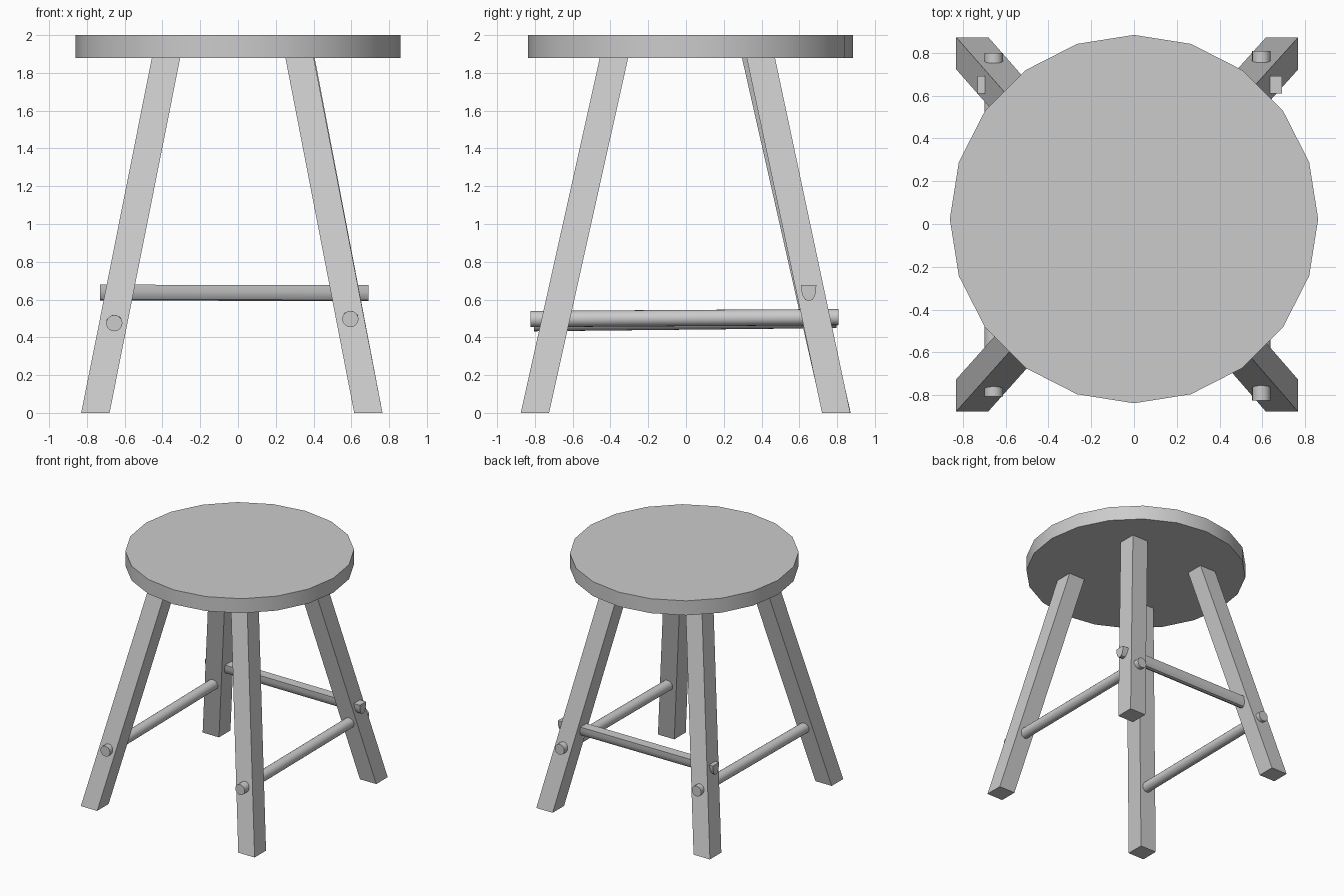
import bpy, bmesh, math
from mathutils import Vector

if "Cube" in bpy.data.objects:
    bpy.data.objects.remove(bpy.data.objects["Cube"])


def loft(name, rings, smooth=False):
    """Closed solid between two matching end loops."""
    bm = bmesh.new()
    a, b = [[bm.verts.new(p) for p in ring] for ring in rings]
    n = len(a)
    for i in range(n):
        j = (i + 1) % n
        bm.faces.new((a[i], a[j], b[j], b[i]))
    bm.faces.new(a[::-1])
    bm.faces.new(b)
    bmesh.ops.recalc_face_normals(bm, faces=bm.faces)
    mesh = bpy.data.meshes.new(name)
    bm.to_mesh(mesh)
    bm.free()
    obj = bpy.data.objects.new(name, mesh)
    bpy.context.collection.objects.link(obj)
    if smooth:
        bpy.ops.object.select_all(action='DESELECT')
        obj.select_set(True)
        bpy.context.view_layer.objects.active = obj
        bpy.ops.object.shade_smooth_by_angle(angle=math.radians(30))
    return obj


def circle(r, n):
    return [(r * math.cos(2 * math.pi * i / n), r * math.sin(2 * math.pi * i / n))
            for i in range(n)]


# Seat: 20-sided disc
loft("seat", [[(x, y + 0.023, z) for x, y in circle(0.86, 20)] for z in (1.88, 2.0)], True)

# Splayed legs: square section kept level at foot and top
H = 0.075
SQUARE = [(-H, -H), (H, -H), (H, H), (-H, H)]
legs = {
    "front_left_leg": ((-0.755, -0.80), (-0.38, -0.38)),
    "front_right_leg": ((0.69, -0.80), (0.325, -0.38)),
    "back_left_leg": ((-0.755, 0.797), (-0.38, 0.37)),
    "back_right_leg": ((0.69, 0.795), (0.33, 0.395)),
}
for name, (foot, top) in legs.items():
    loft(name, [[(cx + x, cy + y, z) for x, y in SQUARE]
                for (cx, cy), z in ((foot, 0), (top, 1.885))])

# Round side rungs running front to back through the legs
rungs = {
    "left_rung": ((-0.655, -0.805, 0.475), (-0.655, 0.798, 0.492)),
    "right_rung": ((0.595, -0.823, 0.497), (0.595, 0.808, 0.507)),
}
for name, ends in rungs.items():
    loft(name, [[Vector(e) + Vector((u, 0, v)) for u, v in circle(0.043, 20)]
                for e in ends], True)

# Back rung: flat top, rounded underside
PROFILE = [(-0.04, 0.04), (-0.038, 0.005), (-0.031, -0.02), (-0.018, -0.038), (0, -0.044),
           (0.018, -0.038), (0.031, -0.02), (0.038, 0.005), (0.04, 0.04)]
loft("back_rung", [[(x, 0.65 + u, z + v) for u, v in PROFILE]
                   for x, z in ((-0.73, 0.639), (0.692, 0.636))], True)
